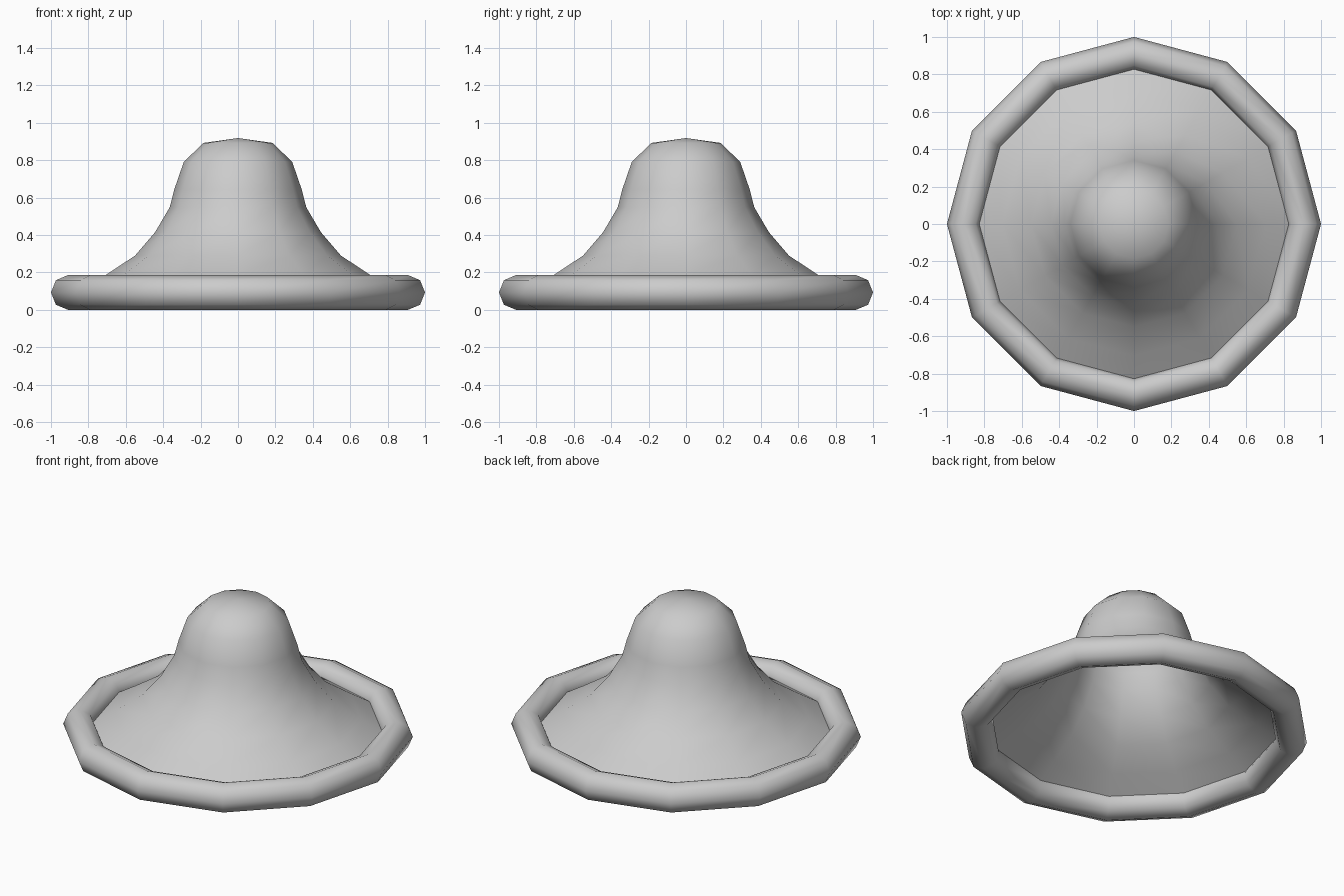
import bpy, bmesh, math

if "Cube" in bpy.data.objects:
    bpy.data.objects.remove(bpy.data.objects["Cube"])

SIDES = 12


def lathe(name, profile, closed=False):
    """Spin a (radius, z) profile around z; radius 0 makes a single pole."""
    bm = bmesh.new()
    rings = []
    for r, z in profile:
        if r == 0:
            rings.append([bm.verts.new((0, 0, z))] * SIDES)
        else:
            rings.append([bm.verts.new((r * math.cos(math.tau * i / SIDES),
                                        r * math.sin(math.tau * i / SIDES), z))
                          for i in range(SIDES)])
    pairs = list(zip(rings, rings[1:]))
    if closed:
        pairs.append((rings[-1], rings[0]))
    for a, b in pairs:
        for i in range(SIDES):
            j = (i + 1) % SIDES
            corners = list(dict.fromkeys((a[i], a[j], b[j], b[i])))
            bm.faces.new(corners).smooth = True
    bmesh.ops.recalc_face_normals(bm, faces=bm.faces)
    mesh = bpy.data.meshes.new(name)
    bm.to_mesh(mesh)
    bm.free()
    obj = bpy.data.objects.new(name, mesh)
    bpy.context.collection.objects.link(obj)
    return obj


# Flared brim rising into the rounded crown, open underneath
lathe("crown_and_brim", [(0.86, 0.09), (0.705, 0.187), (0.55, 0.29),
                         (0.443, 0.415), (0.365, 0.548), (0.34, 0.645),
                         (0.29, 0.79), (0.185, 0.892), (0, 0.918)])

# Rolled rim: eight-sided tube around the brim edge
lathe("rolled_rim", [(0.91 + 0.09 * math.cos(math.tau * k / 8),
                      0.0925 + 0.0925 * math.sin(math.tau * k / 8))
                     for k in range(8)], closed=True)
